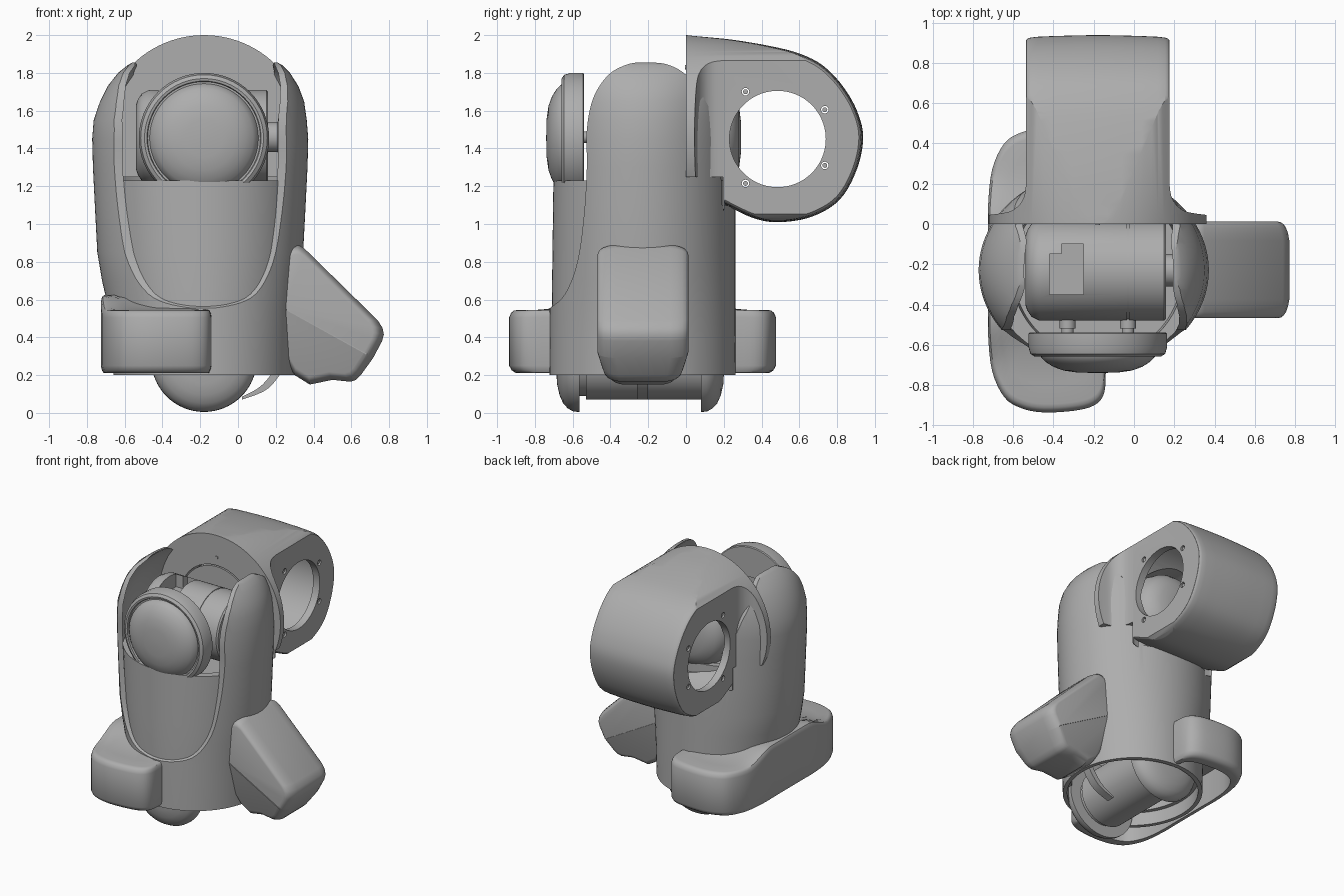
import bpy, bmesh, math
from mathutils import Vector

cube = bpy.data.objects.get("Cube")
if cube:
    bpy.data.objects.remove(cube, do_unlink=True)

grey = bpy.data.materials.new("casing_grey")
grey.use_nodes = True
colour = (0.42, 0.42, 0.42, 1)
grey.diffuse_color = colour
grey.node_tree.nodes["Principled BSDF"].inputs["Base Color"].default_value = colour

CX, CY, CZ = -0.18, -0.23, 1.46      # centre of the body and of the upper joint


def place(axis, t, u, v):
    return {"x": (t, u, v), "y": (u, t, v), "z": (u, v, t)}[axis]


def loops_to_object(name, loops):
    """Skin a stack of equal closed loops and cap both ends."""
    bm = bmesh.new()
    rows = [[bm.verts.new(p) for p in loop] for loop in loops]
    n = len(rows[0])
    for a, b in zip(rows, rows[1:]):
        for i in range(n):
            bm.faces.new((a[i], a[(i + 1) % n], b[(i + 1) % n], b[i]))
    bm.faces.new(rows[0])
    bm.faces.new(rows[-1])
    bmesh.ops.recalc_face_normals(bm, faces=bm.faces)
    mesh = bpy.data.meshes.new(name)
    bm.to_mesh(mesh)
    bm.free()
    mesh.materials.append(grey)
    ob = bpy.data.objects.new(name, mesh)
    bpy.context.collection.objects.link(ob)
    return ob


def prism(name, axis, pts, lo, hi):
    return loops_to_object(name, [[place(axis, t, u, v) for u, v in pts] for t in (lo, hi)])


def pillow(name, axis, pts, mid, centre, edge):
    """Prism with softened ends: edge lists (distance from mid, outline scale) for one half."""
    full = [(-d, k) for d, k in edge] + [(d, k) for d, k in reversed(edge)]
    cu, cv = centre
    return loops_to_object(name, [[place(axis, mid + d, cu + (u - cu) * k, cv + (v - cv) * k) for u, v in pts]
                                  for d, k in full])


def loft(name, axis, sections, segs=72):
    """Sections are (position, centre u, centre v, radius u, radius v)."""
    ang = [2 * math.pi * i / segs for i in range(segs)]
    return loops_to_object(name, [[place(axis, t, cu + ru * math.cos(a), cv + rv * math.sin(a))
                                   for a in ang] for t, cu, cv, ru, rv in sections])


def lathe(name, axis, cu, cv, profile, segs=64):
    return loft(name, axis, [(t, cu, cv, r, r) for t, r in profile], segs)


def curve_pts(pts, steps=5):
    """Catmull-Rom smoothing of an open point list."""
    p = [Vector(q) for q in [pts[0]] + list(pts) + [pts[-1]]]
    out = []
    for a, b, c, d in zip(p, p[1:], p[2:], p[3:]):
        for i in range(steps):
            t = i / steps
            out.append(tuple(0.5 * (2 * b + (c - a) * t + (2 * a - 5 * b + 4 * c - d) * t * t
                                    + (3 * b - a - 3 * c + d) * t ** 3)))
    return out + [tuple(pts[-1])]


def boolean(ob, other, op="DIFFERENCE"):
    mod = ob.modifiers.new("cut", "BOOLEAN")
    mod.operation, mod.solver, mod.object = op, "EXACT", other
    bpy.context.view_layer.objects.active = ob
    bpy.ops.object.modifier_apply(modifier=mod.name)
    bpy.data.objects.remove(other, do_unlink=True)


# Outer casing: lofted ellipses trimmed to two side cheeks and a low front rim
LEVELS = [(0.2, .48, -.18), (0.4, .487, -.18), (0.55, .50, -.185), (0.7, .525, -.195), (0.85, .545, -.2),
          (1.1, .558, -.2), (1.3, .568, -.2), (1.45, .572, -.2), (1.55, .564, -.2), (1.65, .54, -.19),
          (1.73, .505, -.185), (1.8, .455, -.18), (1.84, .41, -.175), (1.87, .36, -.175)]
casing = loft("outer_casing", "z", [(z, cx, CY, a, 0.493) for z, a, cx in LEVELS], 96)
arch = [(-0.8, 0.1), (-0.8, 0.54)] + curve_pts([
    (-.72, .555), (-.64, .63), (-.575, .8), (-.54, 1.05), (-.525, 1.3), (-.525, 1.5), (-.49, 1.67),
    (-.41, 1.79), (-.31, 1.845), (-.22, 1.855), (-.1, 1.845), (0, 1.79), (.08, 1.69), (.15, 1.55),
    (.18, 1.38), (.19, 1.1)]) + [(0.4, 1.08), (0.4, 0.1)]
boolean(casing, prism("trim", "x", arch, -2, 2), "INTERSECT")
boolean(casing, loft("hollow", "z", [(0.1, CX, CY, .45, .46)] +
        [(z, cx, CY, a - .032, .46) for z, a, cx in LEVELS[1:-1]] + [(2, CX, CY, .3, .42)], 96))

# Front bib nearly flush with the casing, hollow below
bib = loft("front_bib", "z", [(0.3, CX, CY, .45, .475), (0.6, -.185, CY, .485, .48), (.85, -.19, CY, .51, .477),
                              (1.23, -.195, CY, .525, .472)], 96)
boolean(bib, loft("hollow", "z", [(0.2, CX, CY, .42, .44), (1.1, CX, CY, .42, .43)]))
boolean(bib, loft("hollow", "z", [(1.16, CX, CY, .42, .43), (1.3, CX, CY, .44, .445)]))

# Elbow arm: side profile with softened side edges, trimmed by top profile and round collar
side = curve_pts([(-.2, 2.03), (0, 2.0), (.25, 1.975), (.48, 1.935), (.62, 1.895), (.73, 1.835), (.83, 1.73),
                  (.905, 1.6), (.938, 1.46), (.905, 1.29), (.815, 1.13), (.67, 1.04), (.5, 1.01), (.36, 1.03),
                  (.19, 1.11)]) + [(.19, 1.06), (-.2, 1.06)]
arm = pillow("elbow_arm", "x", side, CX, (.48, CZ), [
    (.95, .95), (.355, .95), (.35, .962), (.335, .974), (.3, .983), (.22, .991), (.12, .997), (.05, 1)])
half = [(.56, 0), (.54, .045)] + curve_pts([(.5, .05), (.435, .063), (.39, .095), (.365, .14), (.356, .2)], 4) \
    + [(.356, 1.1)]
plan = [(CX + x, y) for x, y in half] + [(CX - x, y) for x, y in reversed(half)]
boolean(arm, prism("trim", "z", plan, 0.5, 2.5), "INTERSECT")
boolean(arm, lathe("trim", "y", CX, CZ, [(-.2, .54), (1.2, .54)], 96), "INTERSECT")
boolean(arm, prism("collar_end", "x", [(-.1, .8), (.195, .8), (.195, 1.25), (-.1, 1.25)], -1, 1))
boolean(arm, lathe("bore", "y", CX, CZ, [(-.1, .31), (.45, .31)]))
boolean(arm, lathe("cavity", "x", .48, CZ, [(CX - .3, .38), (CX + .3, .38)]))
boolean(arm, lathe("side_holes", "x", .485, CZ - .01, [(-1, .255), (1, .255)], 80))
for y, z in ((.315, 1.7), (.735, 1.605), (.735, 1.31), (.315, 1.215)):
    boolean(arm, lathe("screw_hole", "x", y, z, [(-1, .02), (1, .02)], 16))
    for s in (-1, 1):
        lathe("arm_screw", "x", y, z, [(CX + s * .30, .013), (CX + s * .348, .013)], 12)
lathe("collar_pin", "y", CX, 1.83, [(-.006, .012), (.02, .012)], 16)

# Upper joint: front dome, cross motor, pins, end cap and rear dome
lathe("front_dome", "y", CX, CZ - .005, [
    (-.74, .01), (-.738, .1), (-.728, .17), (-.71, .22), (-.685, .26), (-.66, .283), (-.64, .288), (-.64, .298),
    (-.655, .302), (-.658, .315), (-.645, .335), (-.61, .345), (-.545, .345), (-.54, .338), (-.54, .01)])
motor = lathe("cross_motor", "x", CY, CZ, [(-.54, .17), (-.53, .2), (-.51, .23), (-.47, .25), (-.035, .25),
                                           (-.034, .246), (-.026, .246), (-.025, .25), (.15, .25), (.16, .24)])
pocket = prism("pocket", "z", [(-.42, -.35), (-.25, -.35), (-.25, -.1), (-.36, -.1), (-.36, -.15), (-.42, -.15)],
               1.6, 1.9)
boolean(motor, pocket)
for x in (-.33, -.03):
    lathe("joint_pin", "y", x, CZ, [(-.56, .03), (-.52, .03), (-.52, .04), (-.35, .04)], 24)
lathe("motor_end_cap", "x", CY, CZ, [(.15, .08), (.21, .08), (.215, .11), (.27, .11), (.28, .095), (.35, .09)], 40)
lathe("rear_dome", "y", CX, CZ, [(0, .3), (.12, .3), (.2, .28), (.25, .24), (.28, .17), (.29, .09), (.292, .01)])

# Lower joint: cross barrel with a dome at each end
lathe("lower_barrel", "y", CX, .28, [(-.58, .19), (-.53, .19), (-.53, .21), (.1, .21)])
DOME = [(0, .28), (.03, .278), (.06, .262), (.085, .235), (.105, .19), (.118, .13), (.124, .01)]
lathe("lower_front_dome", "y", CX, .285, [(-.565 - t, r) for t, r in DOME])
lathe("lower_rear_dome", "y", CX, .285, [(.08 + t, r) for t, r in DOME])

# Long clamp foot wrapped round one side of the body, its top rising towards the middle
quarter = curve_pts([(-.725, 0), (-.725, .16), (-.725, .32), (-.705, .5), (-.645, .63), (-.56, .685), (-.45, .706),
                     (-.3, .698), (-.2, .672), (-.15, .615), (-.14, .5), (-.14, .3), (-.14, .1)], 4)


def foot_plan(k):
    pts = [(-.43 + (x + .43) * k, y * k) for x, y in quarter]
    return [(x, CY + y) for x, y in pts] + [(x, CY - y) for x, y in reversed(pts[1:])]


def rise(y):
    t = min(1, max(0, (.49 - abs(y - CY)) / .27))
    return .078 * t * t * (3 - 2 * t)


rings = [(.21, .93, 0), (.213, .955, 0), (.225, .98, 0), (.25, 1, 0), (.505, 1, 1), (.53, .985, 1),
         (.541, .965, 1), (.545, .94, 1), (.545, .8, 1), (.545, .6, 1), (.545, .3, 1)]
foot = loops_to_object("clamp_foot", [[(x, y, z + up * rise(y)) for x, y in foot_plan(k)] for z, k, up in rings])
boolean(foot, prism("cavity", "z", foot_plan(.86), .1, .45))
boolean(foot, loft("body_space", "z", [(.1, CX, CY, .45, .46), (.9, CX, CY, .45, .46)]))

# Tilted side foot: one softened block that narrows below a seam groove
outline = [(.25, .86), (.285, .888), (.315, .89), (.35, .872), (.74, .49), (.765, .45), (.772, .415), (.763, .38),
           (.715, .29), (.65, .2), (.625, .175), (.595, .165), (.5, .175), (.38, .15), (.3, .2), (.24, .3), (.22, .5)]
side_foot = pillow("side_foot", "y", outline, -.228, (.34, .5), [
    (.24, .87), (.236, .905), (.226, .935), (.208, .963), (.18, .985), (.145, 1)])
seam, down = Vector((.715, -.23, .29)), Vector((-.483, 0, -.876))
bm = bmesh.new()
bm.from_mesh(side_foot.data)
bmesh.ops.bisect_plane(bm, geom=bm.verts[:] + bm.edges[:] + bm.faces[:], plane_co=seam, plane_no=down)
for v in bm.verts:
    depth = max(0, (v.co - seam).dot(down))
    v.co.y = -.228 + (v.co.y + .228) * (1 - 1.1 * min(depth, .25))
bm.to_mesh(side_foot.data)
bm.free()
groove = [(.2, .574), (.8, .242), (.8, .248), (.2, .58)]
for lo, hi in ((-.6, -.462), (.006, .1)):
    boolean(side_foot, prism("seam_groove", "y", groove, lo, hi))

# Curved guard fin beneath the side foot
outer = curve_pts([(.25, .57), (.295, .42), (.26, .27), (.16, .13), (.02, .07)])
inner = curve_pts([(.02, .085), (.13, .15), (.22, .28), (.25, .42), (.235, .55)])
prism("guard_fin", "y", outer + inner, -.26, -.2)

# Smooth shading with crisp edges
bpy.ops.object.select_all(action="DESELECT")
for ob in bpy.context.scene.objects:
    if ob.type == "MESH":
        ob.select_set(True)
        bpy.context.view_layer.objects.active = ob
bpy.ops.object.shade_smooth_by_angle(angle=math.radians(32))
